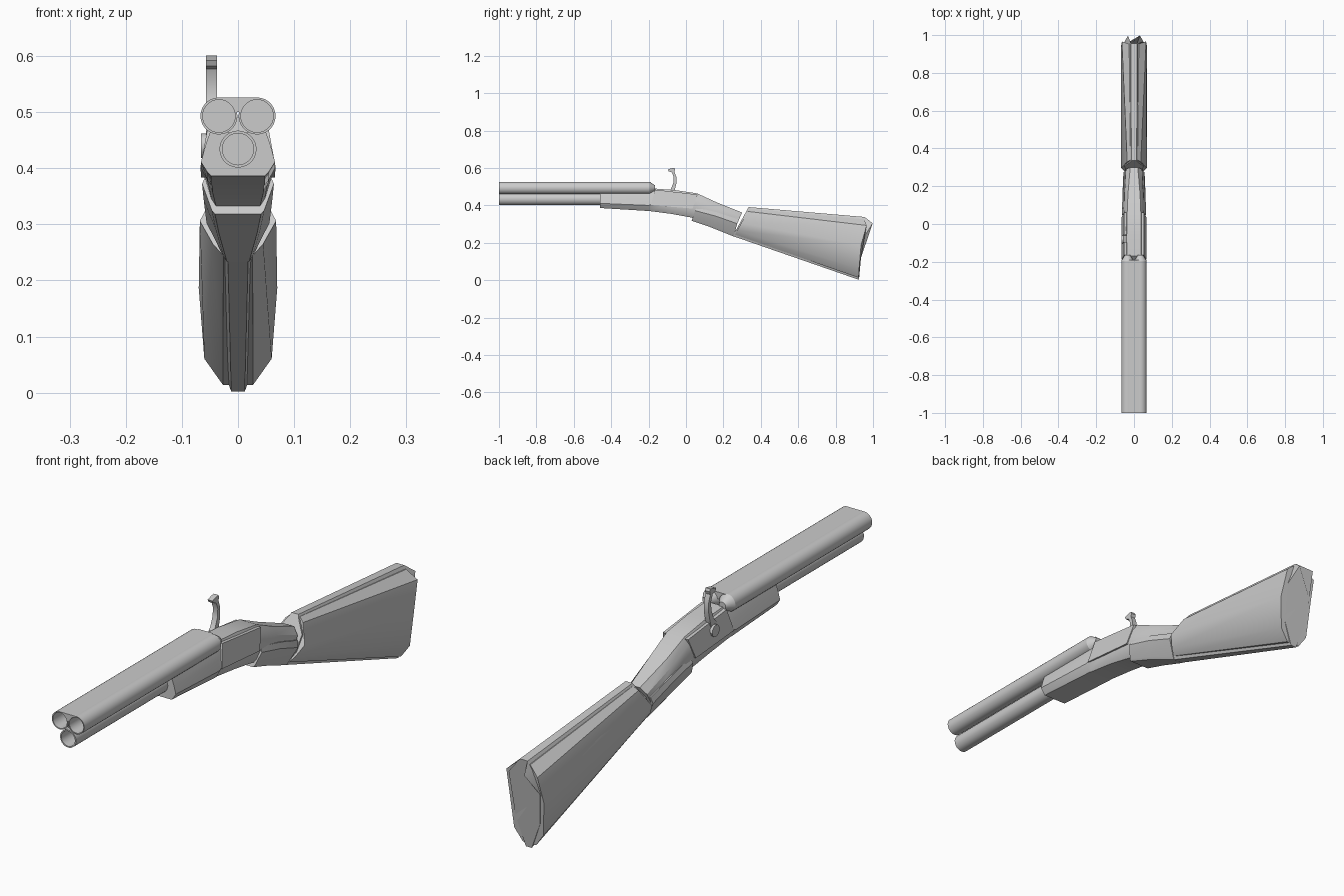
import bpy, bmesh, math

if "Cube" in bpy.data.objects:
    bpy.data.objects.remove(bpy.data.objects["Cube"])


def loft(name, rings, smooth=30):
    """Skin a list of equal-length closed rings and cap both ends."""
    bm = bmesh.new()
    vs = [[bm.verts.new(p) for p in r] for r in rings]
    n = len(rings[0])
    for a, b in zip(vs, vs[1:]):
        for i in range(n):
            j = (i + 1) % n
            bm.faces.new((a[i], a[j], b[j], b[i]))
    bm.faces.new(vs[0])
    bm.faces.new(vs[-1])
    bmesh.ops.recalc_face_normals(bm, faces=bm.faces)
    me = bpy.data.meshes.new(name)
    bm.to_mesh(me)
    bm.free()
    ob = bpy.data.objects.new(name, me)
    bpy.context.collection.objects.link(ob)
    bpy.ops.object.select_all(action='DESELECT')
    ob.select_set(True)
    bpy.context.view_layer.objects.active = ob
    bpy.ops.object.shade_smooth_by_angle(angle=math.radians(smooth))
    return ob


def span(bottom, top, prof, bow=None):
    """Symmetric ring between two (y, z) points; prof holds (t, half width)."""
    half = []
    for i, (t, x) in enumerate(prof):
        y = bottom[0] + (top[0] - bottom[0]) * t + (bow[i] if bow else 0)
        half.append((x, y, bottom[1] + (top[1] - bottom[1]) * t))
    return half + [(-x, y, z) for x, y, z in reversed(half)]


def barrel(name, x, z, steps, n=28):
    """Turned hollow tube along y; steps holds (y, radius)."""
    return loft(name, [[(x + r * math.cos(2 * math.pi * i / n), y,
                         z + r * math.sin(2 * math.pi * i / n))
                        for i in range(n)] for y, r in steps])


# Three barrels: outside surface from breech to muzzle, then back down the bore
for side, s in (("left", -1), ("right", 1)):
    barrel(side + "_barrel", s * 0.034, 0.493,
           [(-0.165, 0.014), (-0.195, 0.033), (-1, 0.033), (-1, 0.029), (-0.22, 0.029)])
barrel("lower_barrel", 0, 0.434,
       [(-0.40, 0.033), (-1, 0.033), (-1, 0.028), (-0.46, 0.028)])

# Rib filling the valley between the upper barrels
rib = [(0.03, 0.5255), (0.018, 0.521), (0.008, 0.512), (0.0025, 0.5)]
rib = rib + [(-x, z) for x, z in reversed(rib)]
loft("barrel_rib", [[(x, y, z) for x, z in rib] for y in (-1, -0.19)])

# Forend, receiver and wrist as one continuous body
fore = [(0, .048), (.08, .054), (.32, .066), (.7, .058), (1, .05)]
wrist = [(0, .03), (.12, .042), (.4, .056), (.8, .05), (1, .032)]
loft("receiver_body", [
    span((-.46, .386), (-.46, .464), fore),
    span((-.20, .370), (-.20, .464), fore),
    span((-.19, .369), (-.17, .490), [(0, .046), (.08, .052), (.3, .063), (.8, .048), (1, .036)]),
    span((-.08, .355), (-.06, .482), [(0, .045), (.1, .052), (.4, .063), (.8, .048), (1, .036)]),
    span((.03, .335), (.06, .464), [(0, .04), (.1, .048), (.42, .06), (.8, .052), (1, .036)]),
    span((.12, .300), (.16, .418), wrist),
    span((.25, .248), (.30, .362), [(0, .02), (.12, .03), (.4, .05), (.8, .042), (1, .02)])])

# Raised plates on both sides of the receiver
plate = [(-.188, .402, .067), (.035, .383, .0655), (.062, .458, .052), (-.165, .484, .052)]
for side, s in (("left", -1), ("right", 1)):
    loft(side + "_side_plate", [[(s * .03, y, z) for y, z, x in plate],
                                [(s * x, y, z) for y, z, x in plate]])

# Lower grip wrap, a step larger than the wrist
wrap = [(0, .041), (.1, .047), (.75, .064), (1, .056)]
loft("grip_wrap", [
    span((.03, .318), (.055, .390), wrap),
    span((.13, .284), (.17, .362), [(0, .034), (.1, .04), (.75, .061), (1, .056)]),
    span((.255, .234), (.28, .325), [(0, .02), (.1, .026), (.75, .056), (1, .05)])])

# Stock core with its hooked, hollowed butt
loft("stock_core", [
    span((.25, .236), (.335, .391), [(0, .018), (.3, .045), (.65, .05), (.9, .022), (1, .014)]),
    span((.925, .002), (.955, .338), [(0, .012), (.3, .05), (.65, .06), (.9, .032), (1, .016)],
         [0, -.004, 0, .046, 0])])

# Raised cheek panels over the core
loft("stock_cheeks", [
    span((.258, .238), (.342, .389), [(.04, .026), (.18, .045), (.45, .068), (.86, .036), (.96, .019)]),
    span((.92, .004), (.952, .336), [(.03, .027), (.17, .06), (.55, .07), (.87, .064), (.97, .026)],
         [0, 0, -.002, .018, .002])])

# Hammer spur on the left with its pivot boss
spur = [(-.10, .465), (-.082, .485), (-.068, .52), (-.066, .552), (-.076, .577),
        (-.092, .582), (-.097, .592), (-.078, .598), (-.062, .601), (-.058, .592),
        (-.062, .58), (-.052, .553), (-.052, .515), (-.062, .475), (-.075, .43), (-.09, .43)]
loft("hammer", [[(x, y, z) for y, z in spur] for x in (-.057, -.037)])
loft("hammer_boss", [[(x, -.082 + .022 * math.cos(i * math.pi / 6), .44 + .022 * math.sin(i * math.pi / 6))
                      for i in range(12)] for x in (-.05, -.066)])
